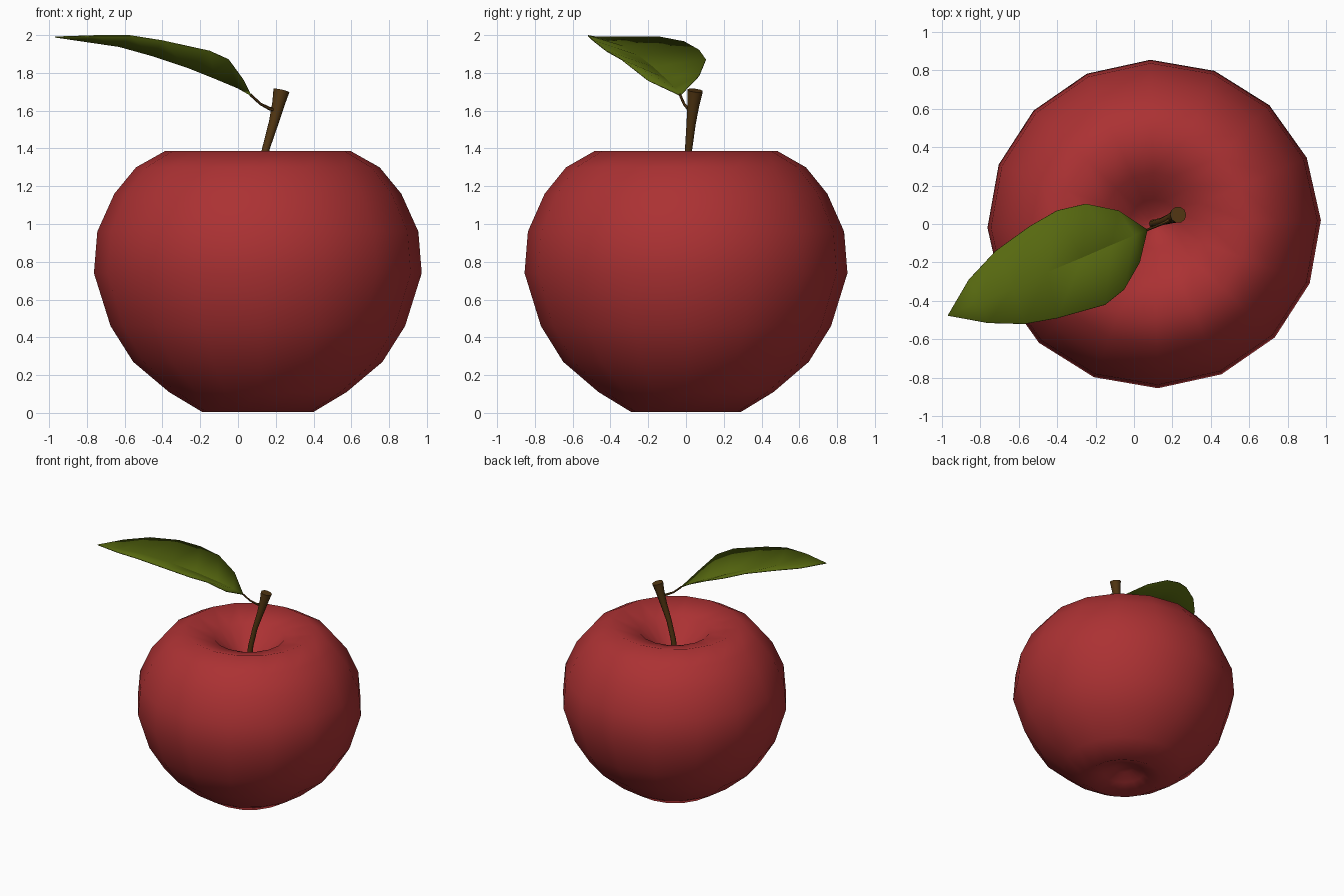
import bpy, bmesh, math
from mathutils import Vector

if "Cube" in bpy.data.objects:
    bpy.data.objects.remove(bpy.data.objects["Cube"])


def material(name, rgb):
    m = bpy.data.materials.new(name)
    m.diffuse_color = (*rgb, 1)
    m.use_nodes = True
    m.node_tree.nodes["Principled BSDF"].inputs["Base Color"].default_value = m.diffuse_color
    return m


RED = material("apple red", (0.41, 0.031, 0.033))
BROWN = material("stem brown", (0.085, 0.037, 0.006))
GREEN = material("leaf green", (0.095, 0.14, 0.005))


def finish(name, bm, mat, smooth=True):
    bmesh.ops.recalc_face_normals(bm, faces=bm.faces)
    me = bpy.data.meshes.new(name)
    bm.to_mesh(me)
    bm.free()
    me.materials.append(mat)
    for p in me.polygons:
        p.use_smooth = smooth
    ob = bpy.data.objects.new(name, me)
    bpy.context.collection.objects.link(ob)
    return ob


def skin(bm, rings):
    """Bridge closed rings of equal length."""
    n = len(rings[0])
    for a, b in zip(rings, rings[1:]):
        for i in range(n):
            j = (i + 1) % n
            bm.faces.new((a[i], a[j], b[j], b[i]))


# Apple body: 16-sided lathe, dimpled at both ends
CX = 0.105
profile = [(0.07, 0.10), (0.16, 0.06), (0.295, 0.005), (0.47, 0.11), (0.66, 0.27),
           (0.78, 0.46), (0.868, 0.74), (0.85, 0.96), (0.76, 1.16),
           (0.645, 1.30), (0.49, 1.387), (0.27, 1.32), (0.13, 1.18), (0.04, 1.12)]
bm = bmesh.new()
rings = []
for r, z in profile:
    ring = []
    for i in range(16):
        a = math.radians(1.3 + 22.5 * i)
        ring.append(bm.verts.new((CX + r * math.cos(a), 0.985 * r * math.sin(a), z)))
    rings.append(ring)
skin(bm, rings)
for ring, z in ((rings[0], 0.11), (rings[-1], 1.11)):
    pole = bm.verts.new((CX, 0, z))
    for i in range(16):
        bm.faces.new((ring[i], ring[(i + 1) % 16], pole))
finish("apple_body", bm, RED)


# Stem and leaf stalk: tapered tubes along a path
def tube(name, path, sides=10):
    bm = bmesh.new()
    pts = [Vector(p[:3]) for p in path]
    rings = []
    for k, p in enumerate(pts):
        d = (pts[min(k + 1, len(pts) - 1)] - pts[max(k - 1, 0)]).normalized()
        u = d.cross(Vector((0, 1, 0))).normalized()
        v = d.cross(u)
        r = path[k][3]
        rings.append([bm.verts.new(p + r * (math.cos(t) * u + math.sin(t) * v))
                      for t in (2 * math.pi * i / sides for i in range(sides))])
    skin(bm, rings)
    bm.faces.new(rings[0])
    bm.faces.new(rings[-1])
    ob = finish(name, bm, BROWN)
    bpy.context.view_layer.objects.active = ob
    ob.select_set(True)
    bpy.ops.object.shade_smooth_by_angle(angle=math.radians(40))
    ob.select_set(False)


tube("stem", [(0.10, 0.0, 1.09, 0.024), (0.115, 0.005, 1.25, 0.02), (0.148, 0.014, 1.40, 0.02),
              (0.19, 0.028, 1.54, 0.026), (0.215, 0.04, 1.64, 0.034), (0.23, 0.048, 1.707, 0.043)])
tube("leaf_stalk", [(0.20, 0.03, 1.60, 0.012), (0.165, 0.01, 1.612, 0.009),
                    (0.12, -0.01, 1.635, 0.007), (0.065, -0.032, 1.685, 0.007)], 6)

# Leaf: two halves folded up from the midrib, as (back edge, midrib, front edge) stations
stations = [
    ((-0.08, 0.07, 1.785), (0.0, -0.06, 1.72), (0.03, -0.20, 1.76)),
    ((-0.25, 0.105, 1.87), (-0.12, -0.11, 1.77), (-0.05, -0.34, 1.87)),
    ((-0.40, 0.07, 1.92), (-0.27, -0.175, 1.83), (-0.15, -0.42, 1.915)),
    ((-0.54, -0.01, 1.965), (-0.45, -0.25, 1.89), (-0.40, -0.49, 1.97)),
    ((-0.72, -0.14, 1.99), (-0.63, -0.33, 1.94), (-0.57, -0.52, 1.997)),
    ((-0.86, -0.29, 1.99), (-0.80, -0.40, 1.965), (-0.76, -0.515, 1.997)),
]
bm = bmesh.new()
base = bm.verts.new((0.07, -0.03, 1.68))
tip = bm.verts.new((-0.97, -0.477, 1.99))
rows = [[bm.verts.new(p) for p in s] for s in stations]
for k in range(2):
    bm.faces.new((base, rows[0][k], rows[0][k + 1]))
    bm.faces.new((tip, rows[-1][k + 1], rows[-1][k]))
    for a, b in zip(rows, rows[1:]):
        bm.faces.new((a[k], b[k], b[k + 1], a[k + 1]))
leaf = finish("leaf", bm, GREEN)
thick = leaf.modifiers.new("thickness", "SOLIDIFY")
thick.thickness = 0.005
thick.offset = 0
bpy.context.view_layer.objects.active = leaf
leaf.select_set(True)
bpy.ops.object.shade_smooth_by_angle(angle=math.radians(30))
